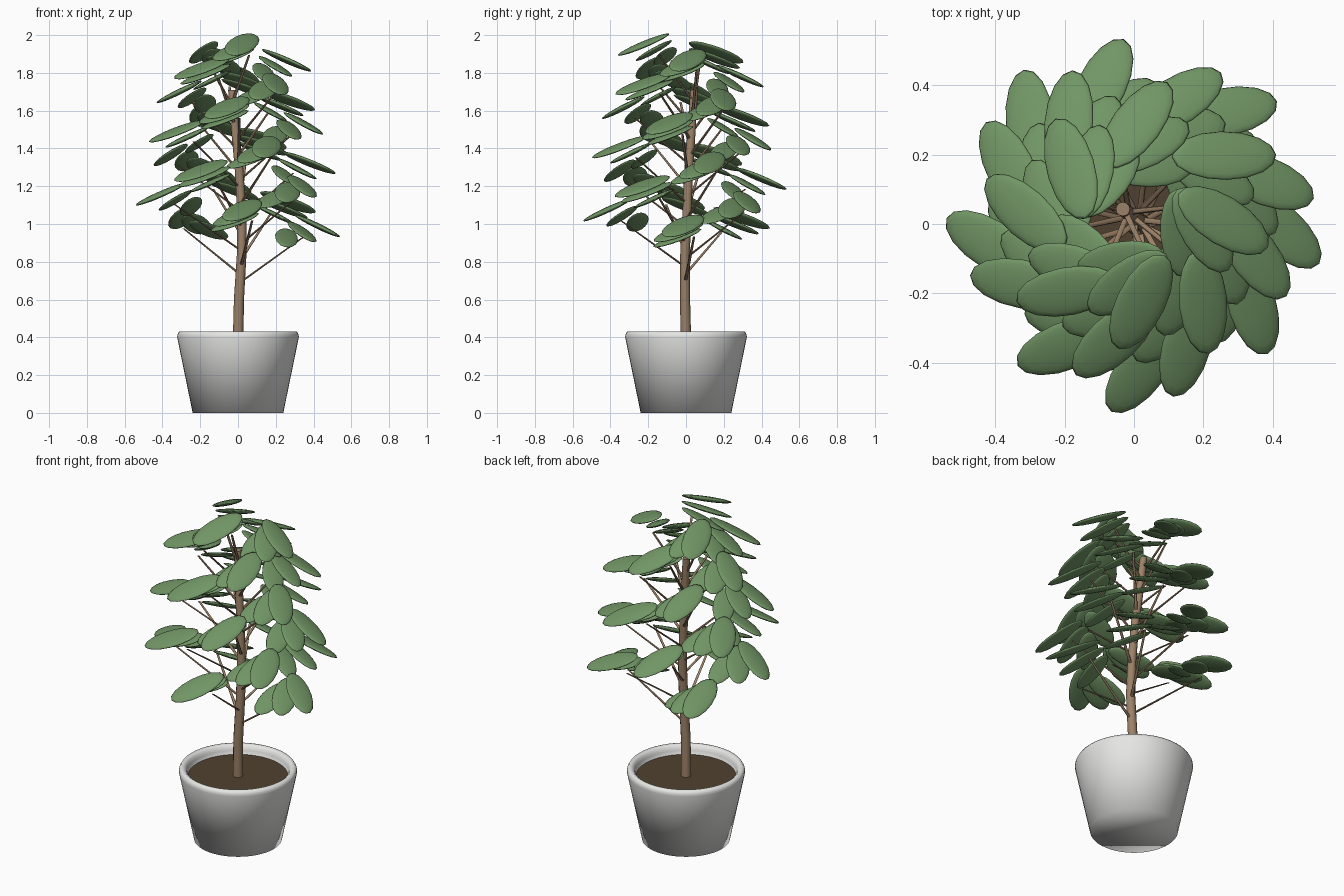
import bpy
import math
from mathutils import Vector, Matrix

if "Cube" in bpy.data.objects:
    bpy.data.objects.remove(bpy.data.objects["Cube"])


def material(name, rgb):
    mat = bpy.data.materials.new(name)
    mat.use_nodes = True
    mat.diffuse_color = (*rgb, 1)
    bsdf = next(n for n in mat.node_tree.nodes if n.type == "BSDF_PRINCIPLED")
    bsdf.inputs["Base Color"].default_value = (*rgb, 1)
    return mat


WHITE = material("white ceramic", (0.79, 0.79, 0.78))
SOIL = material("dark soil", (0.08, 0.053, 0.029))
BARK = material("brown bark", (0.33, 0.22, 0.135))
GREEN = material("leaf green", (0.165, 0.30, 0.13))


def smooth(obj, angle):
    bpy.ops.object.select_all(action="DESELECT")
    obj.select_set(True)
    bpy.context.view_layer.objects.active = obj
    bpy.ops.object.shade_smooth_by_angle(angle=math.radians(angle))


def loft(name, rings, segments, mat, angle=40):
    """Skin round horizontal rings, given as (centre, radius) from first to last, and cap both ends."""
    verts, faces = [], []
    for centre, r in rings:
        for i in range(segments):
            a = math.tau * i / segments
            verts.append(Vector(centre) + Vector((r * math.cos(a), r * math.sin(a), 0)))
    for k in range(len(rings) - 1):
        lo, hi = k * segments, (k + 1) * segments
        for i in range(segments):
            j = (i + 1) % segments
            faces.append((lo + i, lo + j, hi + j, hi + i))
    faces.append(tuple(reversed(range(segments))))
    last = (len(rings) - 1) * segments
    faces.append(tuple(last + i for i in range(segments)))
    mesh = bpy.data.meshes.new(name)
    mesh.from_pydata(verts, [], faces)
    mesh.materials.append(mat)
    obj = bpy.data.objects.new(name, mesh)
    bpy.context.collection.objects.link(obj)
    smooth(obj, angle)


# Pot with rounded rim, and the soil inside it
POT = [(0.24, 0), (0.322, 0.40), (0.321, 0.415), (0.312, 0.43),
       (0.296, 0.43), (0.284, 0.42), (0.277, 0.40), (0.27, 0.35)]
loft("pot", [((0, 0, z), r) for r, z in POT], 48, WHITE, 180)
loft("soil", [((0, 0, 0.355), 0.27), ((0, 0, 0.378), 0.272)], 48, SOIL)

# Gently bent trunk
TRUNK = [Vector(p) for p in ((0, 0, 0.36), (0.005, -0.005, 0.6), (0.02, -0.005, 0.85),
                             (0.02, 0.005, 1.05), (0.005, 0.015, 1.3),
                             (-0.015, 0.03, 1.5), (-0.032, 0.043, 1.71))]
loft("trunk", [(p, 0.028 - 0.0013 * k) for k, p in enumerate(TRUNK)], 12, BARK)


def trunk_at(z):
    for a, b in zip(TRUNK, TRUNK[1:]):
        if z <= b.z:
            return a.lerp(b, (z - a.z) / (b.z - a.z))
    return TRUNK[-1]


# One leaf shape, shared by all leaves
bpy.ops.mesh.primitive_uv_sphere_add(segments=16, ring_count=10, radius=1)
leaf_seed = bpy.context.object
leaf_mesh = leaf_seed.data
leaf_mesh.name = "leaf"
leaf_mesh.transform(Matrix.Diagonal((0.16, 0.073, 0.015, 1)))
leaf_mesh.materials.append(GREEN)
smooth(leaf_seed, 180)
bpy.data.objects.remove(leaf_seed)

# Branches spiral up the trunk, each carrying three fanned leaves
COUNT = 24
for i in range(COUNT):
    f = i / (COUNT - 1)
    angle = math.radians(7 + 137.63 * i)
    reach = 0.355 - 0.2 * f * f
    start = trunk_at(0.69 + 0.96 * f)
    end = Vector((reach * math.cos(angle), reach * math.sin(angle), start.z + 0.245))
    loft("branch", [(start, 0.009), (end, 0.006)], 8, BARK)
    for along, turn, size in ((1.0, -48, 1.0), (0.87, -75, 0.92), (0.74, -102, 0.85)):
        heading = angle + math.radians(turn)
        out = Vector((math.cos(heading), math.sin(heading), 0))
        leaf = bpy.data.objects.new("leaf", leaf_mesh)
        bpy.context.collection.objects.link(leaf)
        leaf.location = start.lerp(end, along) + out * 0.09 * size + Vector((0, 0, 0.055))
        # Each leaf droops at the tip and leans outwards
        leaf.rotation_euler = (math.radians(-17), math.radians(20), heading)
        leaf.scale = (size, size, size)
